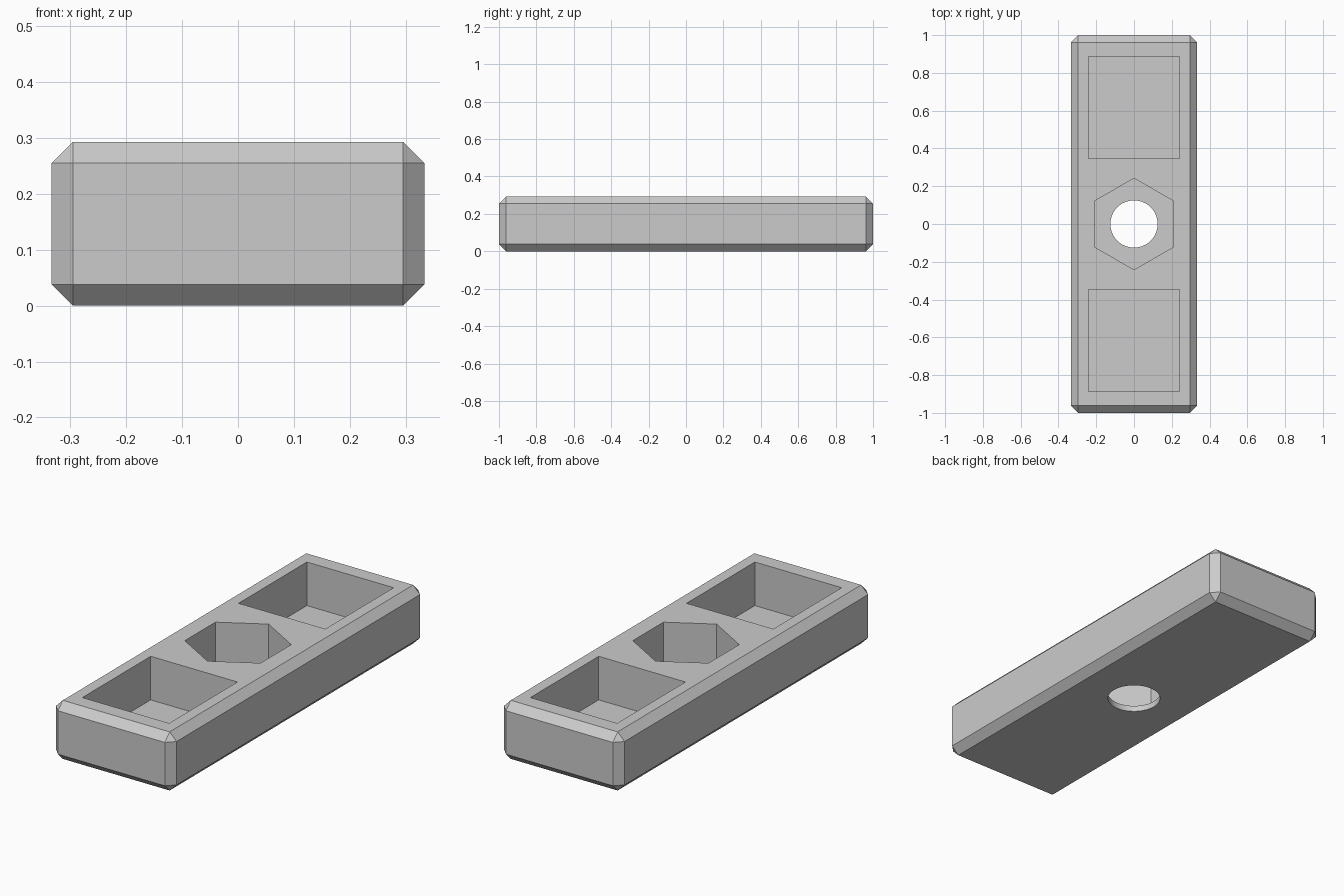
import bpy
import math

cube = bpy.data.objects.get("Cube")
if cube:
    bpy.data.objects.remove(cube, do_unlink=True)

WIDTH, LENGTH, HEIGHT, CHAMFER = 0.667, 2.0, 0.293, 0.038
POCKET_FLOOR, HEX_FLOOR = 0.075, 0.03
ABOVE = HEIGHT + 0.1

grey = bpy.data.materials.new("plain grey")
grey.use_nodes = True
colour = (0.6, 0.6, 0.6, 1)
grey.diffuse_color = colour
grey.node_tree.nodes["Principled BSDF"].inputs["Base Color"].default_value = colour


def box(name, size, y, bottom, top):
    bpy.ops.mesh.primitive_cube_add(size=1, location=(0, y, (bottom + top) / 2))
    obj = bpy.context.object
    obj.name = name
    obj.scale = (size[0], size[1], top - bottom)
    bpy.ops.object.transform_apply(location=True, rotation=False, scale=True)
    return obj


def prism(name, sides, radius, bottom, top):
    bpy.ops.mesh.primitive_cylinder_add(vertices=sides, radius=radius, depth=top - bottom,
                                        location=(0, 0, (bottom + top) / 2))
    obj = bpy.context.object
    obj.name = name
    return obj


def apply_modifier(obj, modifier):
    bpy.context.view_layer.objects.active = obj
    bpy.ops.object.modifier_apply(modifier=modifier.name)


def cut(obj, cutter):
    boolean = obj.modifiers.new("cut", "BOOLEAN")
    boolean.operation = "DIFFERENCE"
    boolean.solver = "EXACT"
    boolean.object = cutter
    apply_modifier(obj, boolean)
    bpy.data.objects.remove(cutter, do_unlink=True)


# Chamfered bar
bar = box("bar", (WIDTH, LENGTH), 0, 0, HEIGHT)
bevel = bar.modifiers.new("chamfer", "BEVEL")
bevel.width = CHAMFER
bevel.segments = 1
apply_modifier(bar, bevel)

# Square pocket at each end
for side in (-1, 1):
    cut(bar, box("pocket_cutter", (0.48, 0.54), side * 0.617, POCKET_FLOOR, ABOVE))

# Hexagonal recess with a round through hole
cut(bar, prism("hexagon_cutter", 6, 0.242, HEX_FLOOR, ABOVE))
cut(bar, prism("hole_cutter", 64, 0.125, -0.1, ABOVE))

bar.data.materials.clear()
bar.data.materials.append(grey)
bpy.ops.object.select_all(action="DESELECT")
bar.select_set(True)
bpy.context.view_layer.objects.active = bar
bpy.ops.object.shade_smooth_by_angle(angle=math.radians(25))
